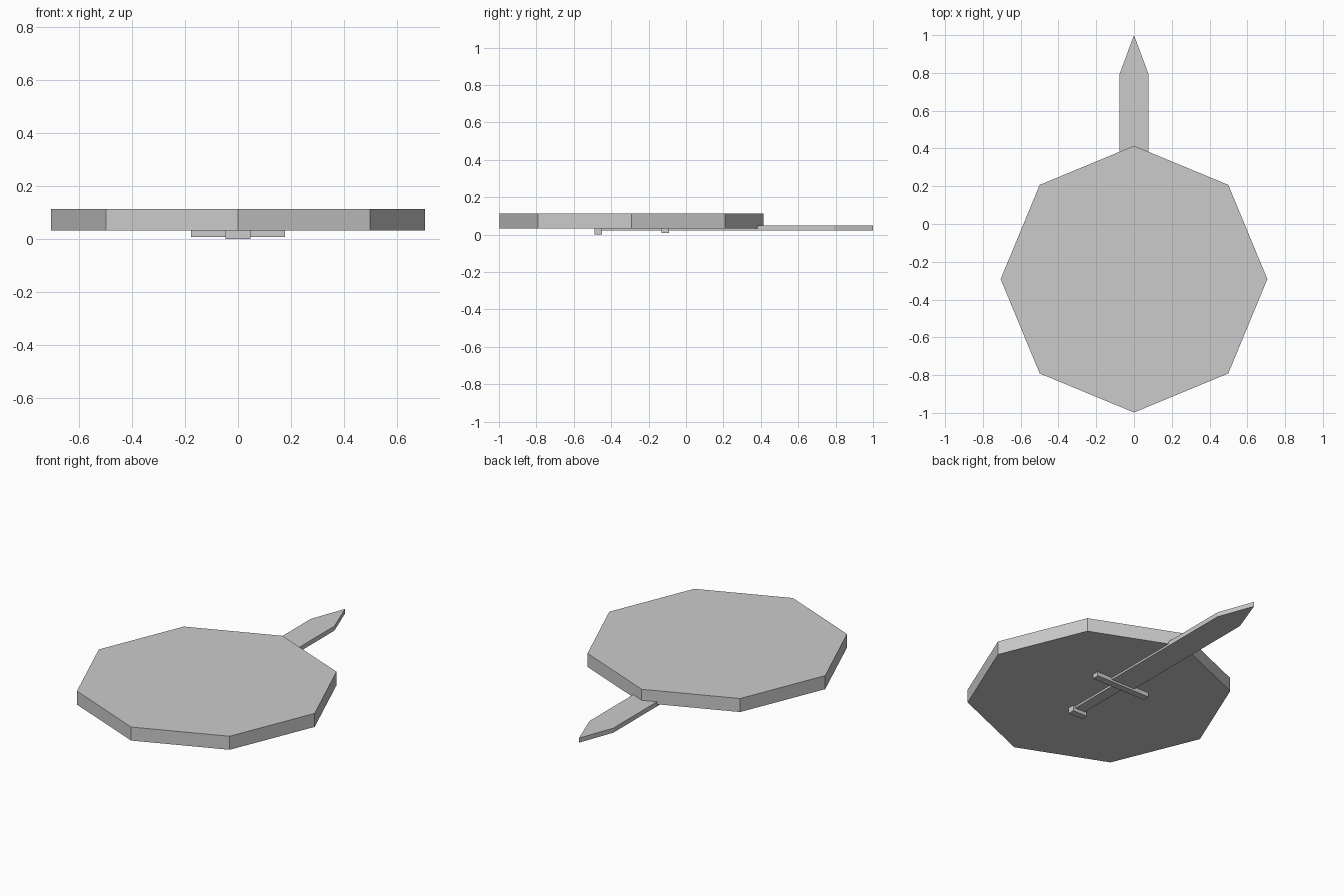
import bpy, bmesh
from math import cos, sin, pi

if "Cube" in bpy.data.objects:
    bpy.data.objects.remove(bpy.data.objects["Cube"])


def prism(name, outline, z0, z1):
    """Extrude an XY outline (counter-clockwise) from z0 to z1."""
    bm = bmesh.new()
    base = bm.faces.new([bm.verts.new((x, y, z0)) for x, y in outline])
    res = bmesh.ops.extrude_face_region(bm, geom=[base], use_keep_orig=True)
    for v in res["geom"]:
        if isinstance(v, bmesh.types.BMVert):
            v.co.z = z1
    bmesh.ops.recalc_face_normals(bm, faces=bm.faces)
    mesh = bpy.data.meshes.new(name)
    bm.to_mesh(mesh)
    bm.free()
    obj = bpy.data.objects.new(name, mesh)
    bpy.context.collection.objects.link(obj)
    return obj


def bar(name, half_width, y0, y1, z0, z1):
    w = half_width
    return prism(name, [(-w, y0), (w, y0), (w, y1), (-w, y1)], z0, z1)


# Octagonal shield, a corner pointing along each axis
R, CY = 0.706, -0.292
prism("shield", [(R * cos(i * pi / 4), CY + R * sin(i * pi / 4)) for i in range(8)],
      0.033, 0.113)

# Sword lying under the shield: pointed blade, guard, grip, pommel
prism("blade", [(-0.078, -0.11), (0.078, -0.11), (0.078, 0.79), (0, 1.0), (-0.078, 0.79)],
      0.021, 0.048)
bar("guard", 0.178, -0.13, -0.09, 0.008, 0.06)
bar("grip", 0.033, -0.46, -0.11, 0.021, 0.048)
bar("pommel", 0.047, -0.49, -0.45, 0.0, 0.066)
